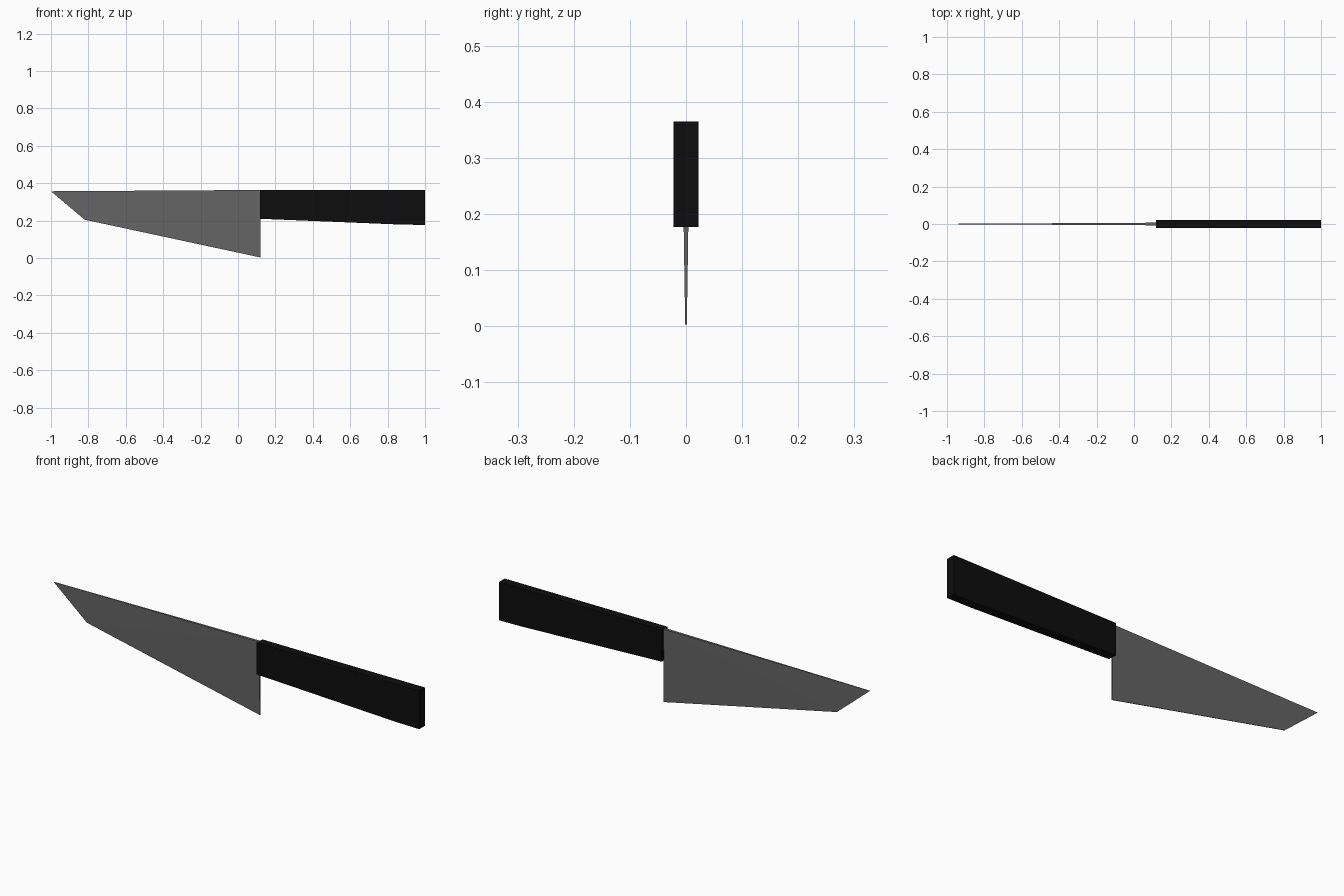
import bpy, bmesh

if "Cube" in bpy.data.objects:
    bpy.data.objects.remove(bpy.data.objects["Cube"])


def material(name, rgb):
    m = bpy.data.materials.new(name)
    m.diffuse_color = (*rgb, 1.0)
    m.use_nodes = True
    m.node_tree.nodes["Principled BSDF"].inputs["Base Color"].default_value = m.diffuse_color
    return m


def slab(name, profile, mat):
    """Solid from side profile points (x, z, half thickness)."""
    bm = bmesh.new()
    front = [bm.verts.new((x, -t, z)) for x, z, t in profile]
    back = [bm.verts.new((x, t, z)) for x, z, t in profile]
    bm.faces.new(front)
    bm.faces.new(back[::-1])
    n = len(profile)
    for i in range(n):
        j = (i + 1) % n
        bm.faces.new((front[i], back[i], back[j], front[j]))
    bmesh.ops.recalc_face_normals(bm, faces=bm.faces)
    bmesh.ops.triangulate(bm, faces=[f for f in bm.faces if len(f.verts) > 3])
    me = bpy.data.meshes.new(name)
    bm.to_mesh(me)
    bm.free()
    me.materials.append(mat)
    ob = bpy.data.objects.new(name, me)
    bpy.context.collection.objects.link(ob)
    return ob


steel = material("dark steel", (0.13, 0.13, 0.13))
black = material("black handle", (0.004, 0.004, 0.004))

# Blade: thick at the spine by the handle, thin at the edge and tip
slab("blade", [(-1.0, 0.357, 0.001), (-0.82, 0.205, 0.001),
               (0.12, 0.003, 0.0015), (0.12, 0.364, 0.007)], steel)

# Handle: straight top, underside sloping down to a flat butt
h = 0.022
slab("handle", [(0.117, 0.365, h), (0.117, 0.21, h), (0.87, 0.179, h),
                (1.0, 0.177, h), (1.0, 0.365, h)], black)
